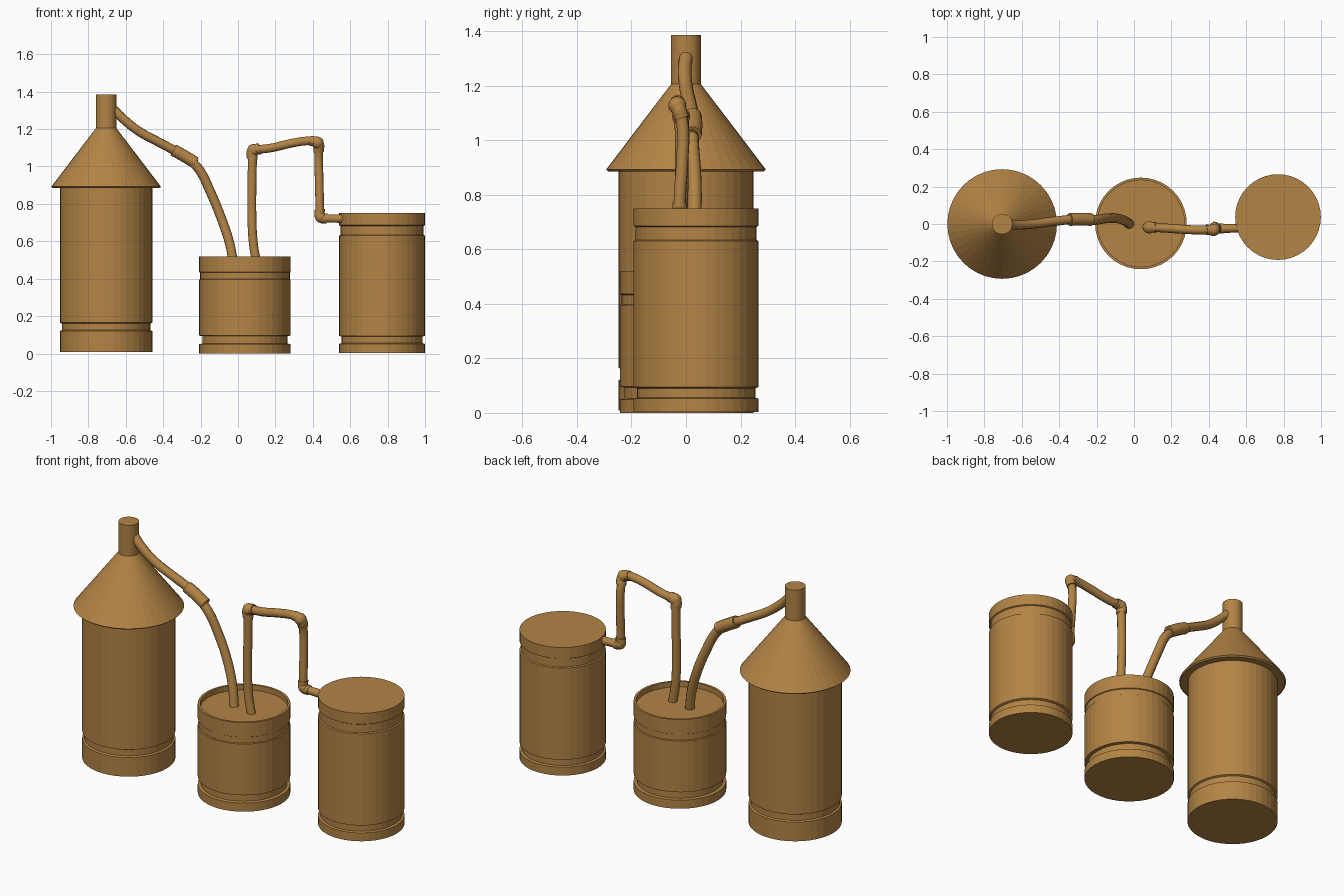
import bpy, bmesh, math
from mathutils import Vector

if "Cube" in bpy.data.objects:
    bpy.data.objects.remove(bpy.data.objects["Cube"])

copper = bpy.data.materials.new("copper")
copper.diffuse_color = (0.45, 0.23, 0.06, 1)
copper.use_nodes = True
copper.node_tree.nodes["Principled BSDF"].inputs["Base Color"].default_value = copper.diffuse_color


def add_mesh(name, bm):
    bmesh.ops.recalc_face_normals(bm, faces=bm.faces)
    mesh = bpy.data.meshes.new(name)
    bm.to_mesh(mesh)
    bm.free()
    mesh.materials.append(copper)
    obj = bpy.data.objects.new(name, mesh)
    bpy.context.collection.objects.link(obj)
    return obj


def lathe(name, x, y, profile, sides=40):
    """Turn (radius, height) points around a vertical axis, capping both ends."""
    bm = bmesh.new()
    rings = [[bm.verts.new((x + r * math.cos(math.tau * i / sides),
                            y + r * math.sin(math.tau * i / sides), z))
              for i in range(sides)] for r, z in profile]
    for a, b in zip(rings, rings[1:]):
        for i in range(sides):
            j = (i + 1) % sides
            bm.faces.new((a[i], a[j], b[j], b[i]))
    bm.faces.new(rings[0])
    bm.faces.new(rings[-1])
    return add_mesh(name, bm)


def pipe(name, points, radius=0.023):
    """Round tube through the points, smoothed with a Bezier and turned into a mesh."""
    curve = bpy.data.curves.new(name, 'CURVE')
    curve.dimensions = '3D'
    curve.bevel_depth = radius
    curve.bevel_resolution = 3
    curve.resolution_u = 6
    curve.use_fill_caps = True
    spline = curve.splines.new('BEZIER')
    spline.bezier_points.add(len(points) - 1)
    for bp, co in zip(spline.bezier_points, points):
        bp.co = co
        bp.handle_left_type = bp.handle_right_type = 'AUTO'
    obj = bpy.data.objects.new(name, curve)
    bpy.context.collection.objects.link(obj)
    bpy.ops.object.select_all(action='DESELECT')
    obj.select_set(True)
    bpy.context.view_layer.objects.active = obj
    bpy.ops.object.convert(target='MESH')
    obj = bpy.context.object
    obj.data.materials.clear()
    obj.data.materials.append(copper)
    bpy.ops.object.shade_smooth_by_angle(angle=math.radians(45))
    return obj


def joint(name, co, radius=0.033):
    """Rounded knuckle at a pipe bend."""
    bpy.ops.mesh.primitive_uv_sphere_add(segments=16, ring_count=10, radius=radius, location=co)
    obj = bpy.context.object
    obj.name = name
    obj.data.materials.append(copper)
    bpy.ops.object.shade_smooth()


# Boiler: grooved body, overhanging cone and chimney
lathe("boiler_body", -0.705, 0, [(0.247, 0.008), (0.247, 0.12), (0.237, 0.125), (0.237, 0.16),
                                 (0.247, 0.165), (0.247, 0.89)])
lathe("boiler_cone", -0.705, 0, [(0.285, 0.885), (0.293, 0.892), (0.055, 1.205), (0.055, 1.385)])

# Middle tub with a recessed lid
lathe("middle_tub", 0.037, 0.003, [(0.245, 0), (0.245, 0.05), (0.228, 0.053), (0.228, 0.093),
                                   (0.245, 0.096), (0.245, 0.395), (0.240, 0.398), (0.240, 0.433),
                                   (0.245, 0.436), (0.245, 0.52), (0.232, 0.52), (0.232, 0.49)])

# Collecting barrel
lathe("collecting_barrel", 0.77, 0.037, [(0.229, 0.003), (0.229, 0.052), (0.217, 0.056), (0.217, 0.09),
                                         (0.229, 0.095), (0.229, 0.63), (0.222, 0.634), (0.222, 0.682),
                                         (0.229, 0.686), (0.229, 0.75)])

# Boiler to tub pipe
pipe("boiler_pipe", [(-0.665, 0.0, 1.305), (-0.625, -0.005, 1.265), (-0.54, 0.0, 1.195),
                     (-0.42, 0.015, 1.128), (-0.32, 0.025, 1.075), (-0.225, 0.02, 1.015)], 0.025)
pipe("boiler_pipe_sleeve", [(-0.345, 0.024, 1.088), (-0.287, 0.026, 1.056), (-0.228, 0.024, 1.020)], 0.034)
pipe("tub_inlet_pipe", [(-0.24, 0.02, 1.02), (-0.205, 0.022, 0.98), (-0.15, 0.03, 0.87),
                        (-0.09, 0.03, 0.725), (-0.045, 0.015, 0.59), (-0.025, 0.0, 0.485)], 0.026)

# Tub to barrel pipes
pipe("tub_outlet_pipe", [(0.10, -0.02, 0.485), (0.083, -0.02, 0.58), (0.074, -0.018, 0.75),
                         (0.075, -0.015, 0.92), (0.078, -0.016, 1.08)], 0.025)
pipe("bridge_pipe", [(0.09, -0.017, 1.09), (0.17, -0.022, 1.098), (0.29, -0.03, 1.125),
                     (0.37, -0.032, 1.137), (0.43, -0.03, 1.135)], 0.024)
pipe("drop_pipe", [(0.43, -0.03, 1.13), (0.431, -0.012, 1.05), (0.434, -0.014, 0.92),
                   (0.437, -0.022, 0.80), (0.439, -0.024, 0.73)], 0.023)
pipe("barrel_inlet_pipe", [(0.44, -0.024, 0.725), (0.50, -0.024, 0.722), (0.57, -0.022, 0.72)], 0.023)

# Thicker elbows and collars at the bends
pipe("outlet_elbow", [(0.076, -0.016, 1.04), (0.079, -0.017, 1.085), (0.118, -0.019, 1.094)], 0.029)
joint("outlet_knuckle", (0.082, -0.018, 1.087))
pipe("drop_elbow", [(0.385, -0.032, 1.138), (0.428, -0.03, 1.125), (0.431, -0.015, 1.08)], 0.028)
joint("drop_knuckle", (0.425, -0.032, 1.127))
pipe("inlet_elbow", [(0.437, -0.023, 0.77), (0.441, -0.024, 0.728), (0.478, -0.024, 0.722)], 0.027)
joint("inlet_knuckle", (0.442, -0.024, 0.73), 0.03)
